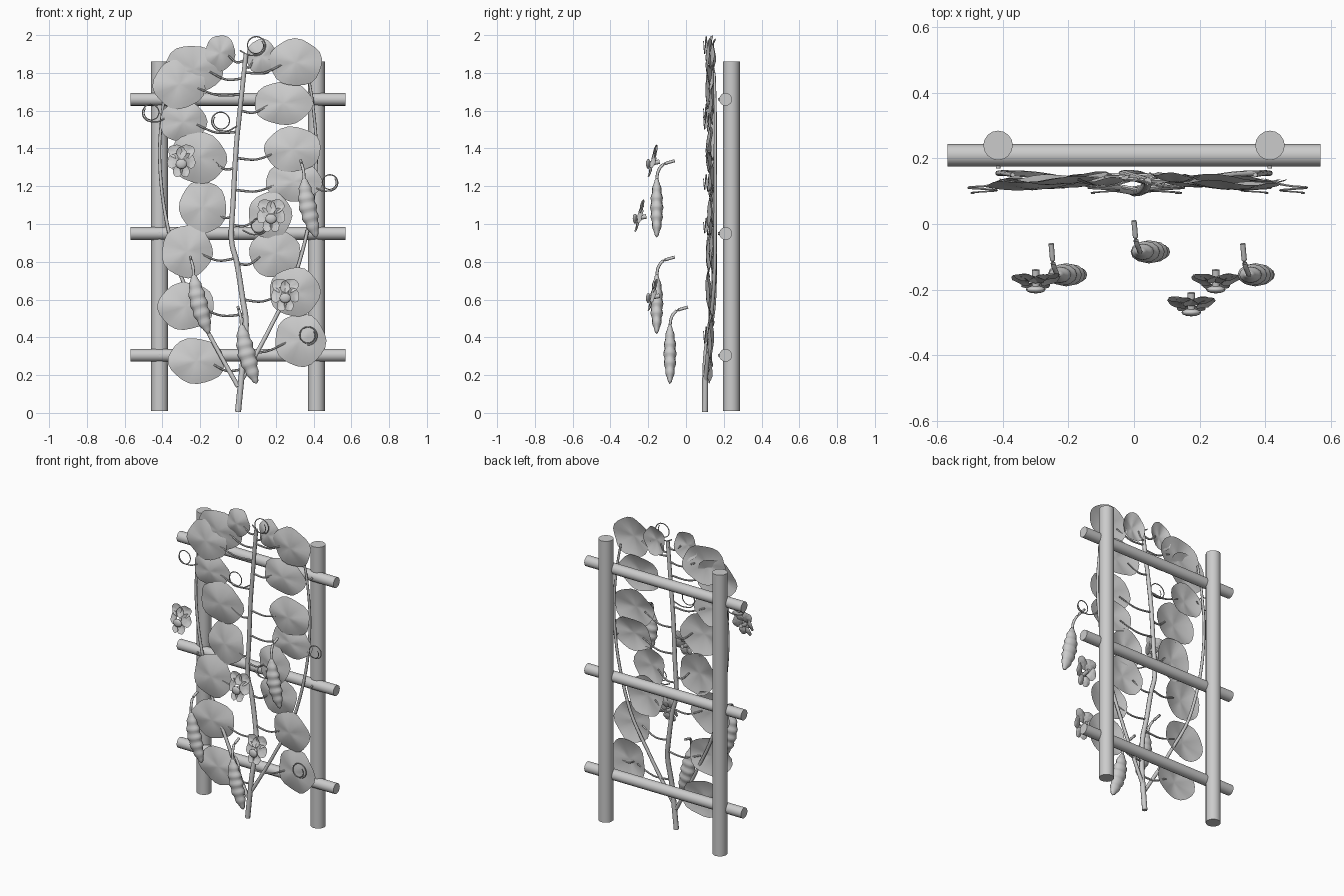
import bpy, bmesh, math, random
from mathutils import Vector, Matrix

if "Cube" in bpy.data.objects:
    bpy.data.objects.remove(bpy.data.objects["Cube"])

random.seed(4)
grey = bpy.data.materials.new("plain grey")
grey.diffuse_color = (0.6, 0.6, 0.6, 1)
grey.use_nodes = True
grey.node_tree.nodes["Principled BSDF"].inputs["Base Color"].default_value = grey.diffuse_color


def finish(name, bm, angle=50):
    me = bpy.data.meshes.new(name)
    bm.to_mesh(me)
    bm.free()
    me.materials.append(grey)
    ob = bpy.data.objects.new(name, me)
    bpy.context.collection.objects.link(ob)
    bpy.ops.object.select_all(action='DESELECT')
    ob.select_set(True)
    bpy.context.view_layer.objects.active = ob
    bpy.ops.object.shade_smooth_by_angle(angle=math.radians(angle))
    return ob


def rod(name, a, b, r, sides=16):
    a, b = Vector(a), Vector(b)
    d = b - a
    bm = bmesh.new()
    m = Matrix.Translation((a + b) / 2) @ d.to_track_quat('Z', 'Y').to_matrix().to_4x4()
    bmesh.ops.create_cone(bm, cap_ends=True, segments=sides, radius1=r, radius2=r,
                          depth=d.length, matrix=m)
    return finish(name, bm)


def smooth_path(pts, n=5):
    """Points along a smooth curve through pts."""
    p = [Vector(q) for q in pts]
    p = [2 * p[0] - p[1]] + p + [2 * p[-1] - p[-2]]
    out = []
    for i in range(1, len(p) - 2):
        a, b, c, d = p[i - 1:i + 3]
        for k in range(n):
            t = k / n
            out.append(0.5 * (2 * b + (c - a) * t + (2 * a - 5 * b + 4 * c - d) * t * t
                              + (3 * b - a - 3 * c + d) * t ** 3))
    return out + [p[-2]]


def tube(name, path, radii, sides=8, flat=1.0):
    """Sweep a ring along path; radii is a start/end pair or one radius per point."""
    n = len(path)
    if len(radii) == 2:
        radii = [radii[0] + (radii[1] - radii[0]) * i / (n - 1) for i in range(n)]
    bm = bmesh.new()
    rings = []
    for i, p in enumerate(path):
        t = (path[min(i + 1, n - 1)] - path[max(i - 1, 0)]).normalized()
        ref = Vector((0, 1, 0)) if abs(t.y) < 0.9 else Vector((0, 0, 1))
        u = t.cross(ref).normalized()
        v = u.cross(t)
        rings.append([bm.verts.new(p + radii[i] * (u * math.cos(w) + v * flat * math.sin(w)))
                      for w in (2 * math.pi * k / sides for k in range(sides))])
    for r0, r1 in zip(rings, rings[1:]):
        for k in range(sides):
            j = (k + 1) % sides
            bm.faces.new((r0[k], r0[j], r1[j], r1[k]))
    bm.faces.new(rings[0])
    bm.faces.new(rings[-1])
    bmesh.ops.recalc_face_normals(bm, faces=bm.faces)
    return finish(name, bm)


def sheet(name, centre, rx, rz, dome, ripple, slope_x=0, slope_z=0, roll=0, sides=22):
    """Thin rippled oval facing -y."""
    bm = bmesh.new()
    ph = random.uniform(0, 6)

    def vert(s, w):
        x, z = rx * s * math.cos(w), rz * s * math.sin(w)
        edge = 1 + 0.03 * s * math.sin(5 * w + ph)
        x, z = x * edge, z * edge
        x, z = x * math.cos(roll) - z * math.sin(roll), x * math.sin(roll) + z * math.cos(roll)
        y = dome * (s * s - 0.5) + ripple * s * math.sin(4 * w + ph) + slope_x * x + slope_z * z
        return bm.verts.new(Vector(centre) + Vector((x, y, z)))
    mid = vert(0, 0)
    rings = [[vert(s, 2 * math.pi * k / sides) for k in range(sides)]
             for s in (0.3, 0.55, 0.8, 1)]
    for k in range(sides):
        j = (k + 1) % sides
        bm.faces.new((mid, rings[0][k], rings[0][j]))
        for a, b in zip(rings, rings[1:]):
            bm.faces.new((a[k], b[k], b[j], a[j]))
    return finish(name, bm, 80)


# Trellis posts, rails and nail heads
for side in (-1, 1):
    rod("post", (side * 0.415, 0.24, 0.01), (side * 0.415, 0.24, 1.86), 0.045)
for z in (0.305, 0.95, 1.66):
    rod("rail", (-0.57, 0.21, z), (0.57, 0.21, z), 0.034)
    for side in (-1, 1):
        rod("nail", (side * 0.415, 0.17, z), (side * 0.415, 0.18, z), 0.007, 8)

# Main vine and its two outer branches
main = smooth_path([(0, 0.1, 0.005), (0.027, 0.105, 0.28), (0.042, 0.13, 0.47),
                    (0.025, 0.145, 0.6), (-0.005, 0.15, 0.79), (-0.035, 0.15, 0.92),
                    (-0.025, 0.15, 1.13), (-0.01, 0.145, 1.4), (0.01, 0.14, 1.6),
                    (0.025, 0.135, 1.74), (0.042, 0.13, 1.9)])
tube("main_vine", main, (0.016, 0.012))
for side in (-1, 1):
    pts = [(0.0, 0.1, 0.14), (0.09, 0.115, 0.3), (0.18, 0.13, 0.47), (0.3, 0.15, 0.72),
           (0.385, 0.155, 1.05), (0.415, 0.155, 1.35), (0.4, 0.155, 1.6), (0.37, 0.15, 1.8)]
    tube("side_vine", smooth_path([(side * x, y, z) for x, y, z in pts]), (0.012, 0.007))

# Leaves: x, z, half width, half height; each with a stalk back to the main vine
leaves = [(-0.095, 1.905, .08, .095), (-0.235, 1.82, .155, .125), (-0.31, 1.74, .14, .13),
          (-0.29, 1.54, .125, .11), (-0.21, 1.35, .15, .135), (-0.185, 1.09, .125, .14),
          (-0.27, 0.855, .135, .14), (-0.275, 0.565, .15, .125), (-0.22, 0.275, .15, .12),
          (0.125, 1.885, .08, .095), (0.305, 1.855, .14, .125), (0.24, 1.64, .155, .115),
          (0.29, 1.395, .15, .12), (0.295, 1.225, .15, .105), (0.17, 1.045, .115, .125),
          (0.195, 0.845, .135, .13), (0.3, 0.64, .135, .13), (0.33, 0.385, .135, .14)]
for i, (x, z, rx, rz) in enumerate(leaves):
    side = 1 if x > 0 else -1
    y = 0.128 - 0.06 * (abs(x) - 0.1) + (0.012 if i % 2 else 0)
    sheet("leaf", (x, y, z), rx, rz, 0.022, 0.006, -0.05 * side, random.uniform(-.06, .06),
          random.uniform(-0.15, 0.15))
    base = min(main, key=lambda p: abs(p.z - z + 0.05))
    end = Vector((x - side * rx * 0.5, y + 0.005, z - 0.01))
    bend = base.lerp(end, 0.5) + Vector((0, 0.004, -0.025))
    tube("leaf_stalk", smooth_path([base, bend, end]), (0.007, 0.005), 6)

# Bumpy pods, each with a bent stalk
for x, y, z in ((0.35, -0.155, 1.245), (-0.235, -0.155, 0.735), (0.018, -0.085, 0.47)):
    dx = 0.065 if x > 0.3 else 0.08
    n = 30
    path, radii = [], []
    for k in range(n + 1):
        t = k / n
        path.append(Vector((x + dx * t - 0.012 * math.sin(math.pi * t), y, z - 0.315 * t)))
        radii.append(0.003 + 0.042 * math.sin(math.pi * t) ** 0.6
                     * (1 + 0.1 * math.cos(12 * math.pi * t)))
    tube("pod", path, radii, 12, 0.72)
    tube("pod_stalk", smooth_path([(x - 0.018, y + 0.095, z + 0.09), (x - 0.012, y + 0.035, z + 0.07),
                                   (x - 0.003, y + 0.008, z + 0.035), (x, y, z - 0.01)]),
         (0.008, 0.008), 8)

# Blossoms: upright rear petals, side wings, lower lip and round centre
for x, y, z in ((-0.3, -0.175, 1.33), (0.175, -0.245, 1.04), (0.25, -0.175, 0.62)):
    for side in (-1, 1):
        sheet("rear_petal", (x + side * 0.022, y + 0.014, z + 0.052), 0.05, 0.037, -0.01, 0.003,
              0.15 * side, 0.25, side * 0.3, 14)
        sheet("wing_petal", (x + side * 0.045, y + 0.006, z + 0.005), 0.028, 0.042, -0.008, 0.002,
              0.45 * side, 0.3, side * 0.3, 14)
        sheet("lower_petal", (x + side * 0.019, y - 0.012, z - 0.05), 0.025, 0.032, -0.008, 0.002,
              0.2 * side, 0.3, side * 0.2, 14)
    rod("blossom_neck", (x, y + 0.035, z), (x, y - 0.02, z - 0.01), 0.012, 10)
    bm = bmesh.new()
    bmesh.ops.create_uvsphere(bm, u_segments=12, v_segments=8, radius=1,
                              matrix=Matrix.Translation((x, y - 0.025, z - 0.012))
                              @ Matrix.Diagonal((0.03, 0.012, 0.026, 1)))
    finish("blossom_centre", bm)

# Curled tendrils: centre x, z, ring radius, direction of the tail
for x, z, r, side in ((-0.46, 1.59, .048, -1), (-0.09, 1.545, .052, -1), (0.095, 1.945, .052, 1),
                      (0.485, 1.22, .045, 1), (0.37, 0.41, .05, 1), (0.11, 0.99, .045, 1)):
    path = []
    for k in range(37):
        t = k / 36
        w = -math.pi / 2 + t * 2.7 * math.pi
        rr = r * (1 - 0.25 * t)
        path.append(Vector((x + side * rr * math.cos(w), 0.115 - 0.022 * t, z + rr * math.sin(w))))
    tail = smooth_path([(x - side * 0.085, 0.135, z - r * 0.5), (x - side * 0.04, 0.122, z - r * 0.98),
                        path[0]])
    tube("tendril", tail[:-1] + path, (0.004, 0.0025), 6)
